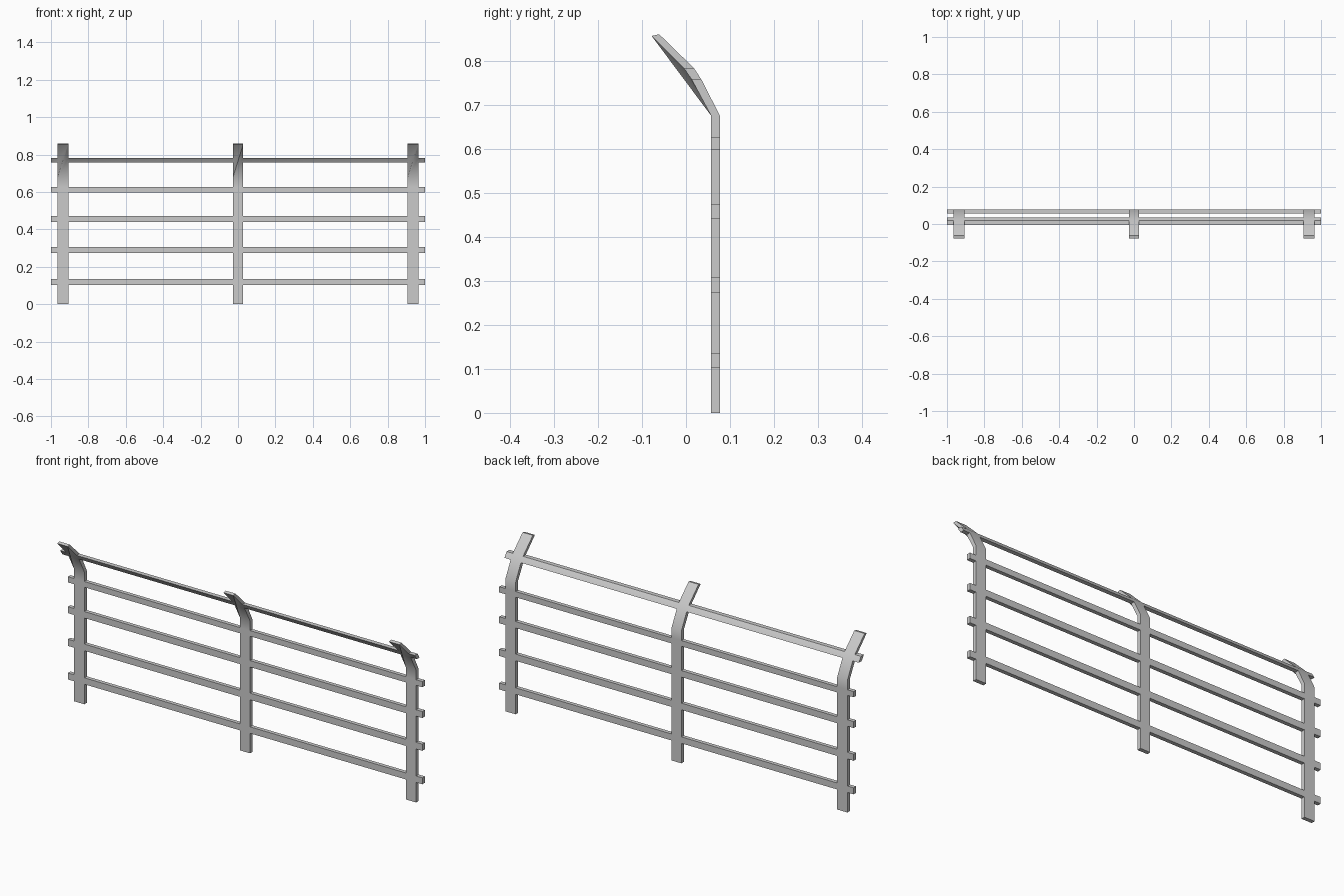
import bpy, bmesh

if "Cube" in bpy.data.objects:
    bpy.data.objects.remove(bpy.data.objects["Cube"])

# Side profile from bottom to top: (front y, back y, front z, back z)
F, B = 0.057, 0.077
levels = [0, .102, .135, .273, .307, .44, .473, .597, .626, .675]
profile = [(F, B, z, z) for z in levels]
profile += [(.013, .035, .757, .757), (-.005, .018, .783, .783), (-.078, -.061, .856, .86)]

# Column edges: odd columns are posts, odd rows 1..7 and row 10 are rails
xs = [-1, -.965, -.907, -.028, .028, .907, .965, 1]
rail_rows = {1, 3, 5, 7, 10}
post_cols = {1, 3, 5}
bend = 9                      # first row of the leaning post tops


def filled(c, r):
    if not (0 <= c < len(xs) - 1 and 0 <= r < len(profile) - 1):
        return False
    return c in post_cols or r in rail_rows


bm = bmesh.new()
cache = {}


def vert(c, r, back):
    key = (c, r, back)
    if key not in cache:
        p = profile[r]
        cache[key] = bm.verts.new((xs[c], p[back], p[2 + back]))
    return cache[key]


def face(*keys):
    bm.faces.new([vert(*k) for k in keys])


for c in range(len(xs) - 1):
    for r in range(len(profile) - 1):
        if not filled(c, r):
            continue
        # front (the leaning post fronts are added below) and back
        if not (c in post_cols and r >= bend):
            face((c, r, 0), (c+1, r, 0), (c+1, r+1, 0), (c, r+1, 0))
        face((c+1, r, 1), (c, r, 1), (c, r+1, 1), (c+1, r+1, 1))
        # outer edges
        if not filled(c-1, r):
            face((c, r, 1), (c, r, 0), (c, r+1, 0), (c, r+1, 1))
        if not filled(c+1, r):
            face((c+1, r, 0), (c+1, r, 1), (c+1, r+1, 1), (c+1, r+1, 0))
        if not filled(c, r-1):
            face((c, r, 1), (c+1, r, 1), (c+1, r, 0), (c, r, 0))
        if not filled(c, r+1):
            face((c, r+1, 0), (c+1, r+1, 0), (c+1, r+1, 1), (c, r+1, 1))

# Leaning post fronts: folded along one diagonal
top = len(profile) - 1
for c in post_cols:
    for r in range(bend, top):
        face((c, bend, 0), (c+1, r, 0), (c+1, r+1, 0)) if r > bend else \
            face((c, bend, 0), (c+1, bend, 0), (c+1, bend+1, 0))
        face((c+1, top, 0), (c, r+1, 0), (c, r, 0))

bmesh.ops.recalc_face_normals(bm, faces=bm.faces)
mesh = bpy.data.meshes.new("fence_panel")
bm.to_mesh(mesh)
bm.free()
fence = bpy.data.objects.new("fence_panel", mesh)
bpy.context.collection.objects.link(fence)
bpy.context.view_layer.objects.active = fence
fence.select_set(True)
bpy.ops.object.shade_smooth_by_angle()
